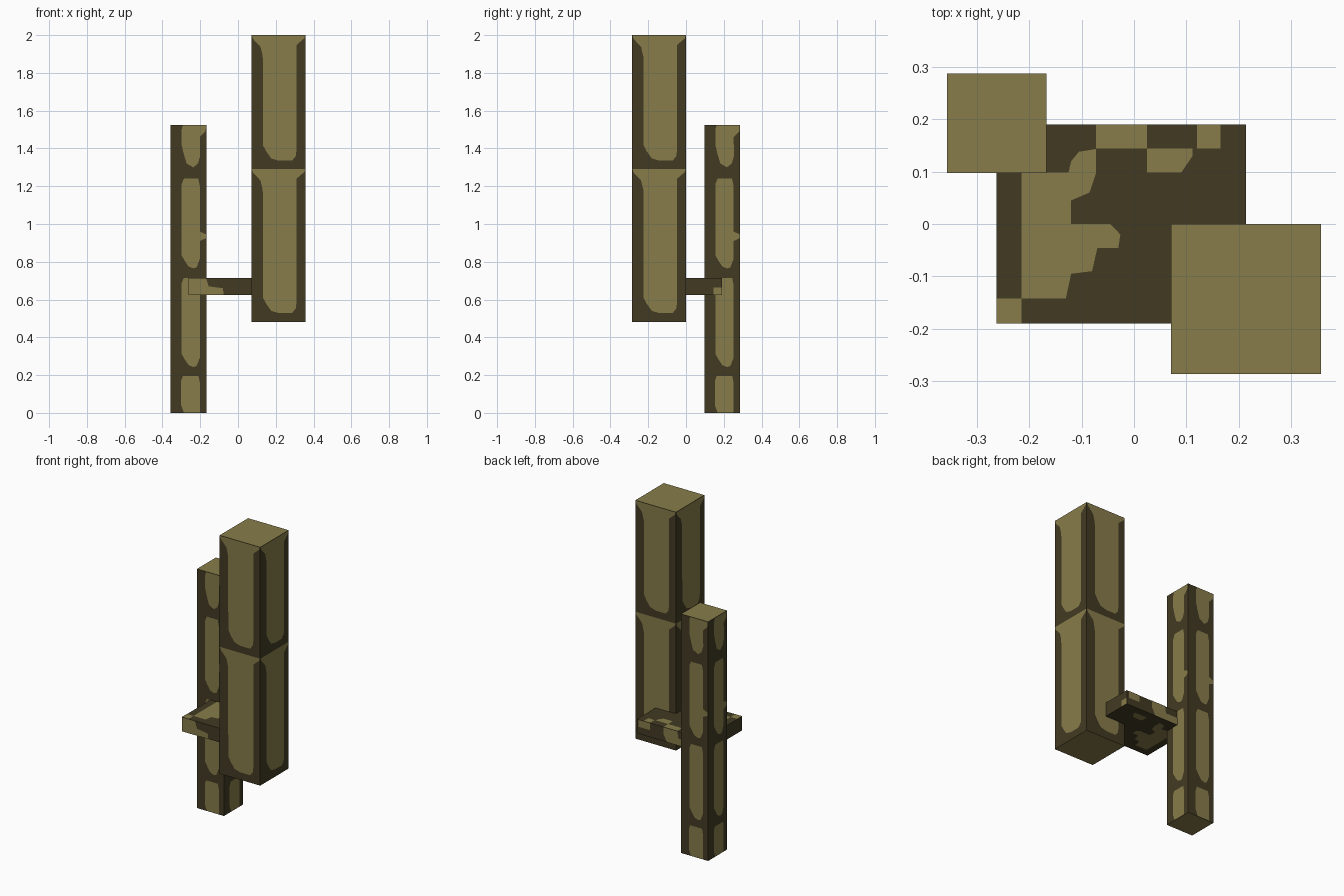
import bpy, bmesh, math
from mathutils import Matrix, Vector

if "Cube" in bpy.data.objects:
    bpy.data.objects.remove(bpy.data.objects["Cube"])


def material(name, color):
    m = bpy.data.materials.new(name)
    m.diffuse_color = (*color, 1)
    m.use_nodes = True
    m.node_tree.nodes["Principled BSDF"].inputs["Base Color"].default_value = m.diffuse_color
    return m


DARK = material("dark olive", (0.054, 0.042, 0.016))
LIGHT = material("light olive", (0.242, 0.202, 0.069))
LIFT = 0.0015  # how far painted plates sit proud of the surface


def finish(name, bm):
    me = bpy.data.meshes.new(name)
    bm.to_mesh(me)
    bm.free()
    me.materials.append(DARK)
    me.materials.append(LIGHT)
    ob = bpy.data.objects.new(name, me)
    bpy.context.collection.objects.link(ob)
    return ob


def box(name, lo, hi, light_caps):
    """Box between two corners; end caps optionally light."""
    lo, hi = Vector(lo), Vector(hi)
    bm = bmesh.new()
    mat = Matrix.Translation((lo + hi) / 2) @ Matrix.Diagonal((*(hi - lo), 1))
    bmesh.ops.create_cube(bm, size=1, matrix=mat)
    bm.normal_update()
    for f in bm.faces:
        f.material_index = int(light_caps and abs(f.normal.z) > 0.5)
    return finish(name, bm)


def paint(bm, outline, place, normal):
    """Add one flat light patch; place maps outline points to 3D."""
    f = bm.faces.new([bm.verts.new(place(*p)) for p in outline])
    f.normal_update()
    if f.normal.dot(normal) < 0:
        f.normal_flip()
    f.material_index = 1


def post(name, center, width, z0, z1, panels):
    """Square post with the same panels repeated on all four sides."""
    cx, cy = center
    h = width / 2
    box(name, (cx - h, cy - h, z0), (cx + h, cy + h, z1), True)
    bm = bmesh.new()
    for k in range(4):
        rot = Matrix.Rotation(k * math.pi / 2, 3, 'Z')
        for outline in panels:
            paint(bm, outline,
                  lambda u, z: Vector((cx, cy, z)) + rot @ Vector((u - h, -h - LIFT, 0)),
                  rot @ Vector((0, -1, 0)))
    finish(name + "_panels", bm)


def rect(a, b, c, d):
    return [(a, b), (c, b), (c, d), (a, d)]


# Tall thick post: two long panels, each flaring to full width at its top
def tall_panel(b, t):
    return [(0.062, b + 0.08), (0.078, b + 0.05), (0.105, b + 0.012), (0.145, b),
            (0.215, b), (0.235, b + 0.025), (0.239, b + 0.06), (0.239, t - 0.05),
            (0.28, t - 0.015), (0.284, t), (0.002, t), (0.01, t - 0.02),
            (0.048, t - 0.06), (0.06, t - 0.11)]


post("tall_post", (0.214, -0.143), 0.286, 0.48, 2.0,
     [tall_panel(0.528, 1.29), tall_panel(1.335, 1.998)])


# Slim post: four rounded panels
def slim_panel(b, t):
    return [(0.058, b + 0.07), (0.075, b + 0.04), (0.095, b + 0.01), (0.12, b),
            (0.138, b + 0.005), (0.155, b + 0.05), (0.155, t - 0.04), (0.147, t),
            (0.07, t), (0.058, t - 0.03)]


post("slim_post", (-0.262, 0.192), 0.19, 0.0, 1.525, [
    [(0.07, 0.002), (0.155, 0.002), (0.155, 0.16), (0.148, 0.195),
     (0.065, 0.195), (0.056, 0.17), (0.056, 0.04)],
    slim_panel(0.243, 0.715),
    slim_panel(0.765, 1.24),
    [(0.058, 1.42), (0.07, 1.37), (0.085, 1.32), (0.12, 1.3), (0.145, 1.32),
     (0.157, 1.36), (0.155, 1.46), (0.185, 1.49), (0.188, 1.523),
     (0.065, 1.523), (0.058, 1.5)],
    # small nick at the edge
    [(0.155, 0.91), (0.188, 0.925), (0.188, 0.945), (0.155, 0.96)]])

# Slab bridging the posts
X, Y, Z0, Z1 = (-0.262, 0.214), 0.19, 0.625, 0.715
box("bridge_slab", (X[0], -Y, Z0), (X[1], Y, Z1), False)

# Irregular patches on the slab
blotch = [(-0.215, -0.142), (-0.13, -0.142), (-0.12, -0.095), (-0.08, -0.09),
          (-0.07, -0.046), (-0.03, -0.046), (-0.026, -0.02), (-0.045, 0),
          (-0.12, 0), (-0.12, 0.045), (-0.085, 0.06), (-0.073, 0.095),
          (-0.073, 0.143), (-0.105, 0.138), (-0.12, 0.12), (-0.125, 0.098),
          (-0.215, 0.098)]
knob = [(0.025, 0.098), (0.09, 0.098), (0.112, 0.13), (0.112, 0.144), (0.025, 0.144)]
bm = bmesh.new()
for outline in (blotch, knob, rect(-0.073, 0.144, 0.025, 0.19),
                rect(0.12, 0.144, 0.165, 0.19), rect(-0.262, -0.19, -0.215, -0.142)):
    paint(bm, outline, lambda x, y: Vector((x, y, Z1 + LIFT)), Vector((0, 0, 1)))
for outline in (blotch, knob):
    paint(bm, outline, lambda x, y: Vector((x, y, Z0 - LIFT)), Vector((0, 0, -1)))
# front, back and right edges
paint(bm, [(-0.262, Z0), (-0.075, Z0), (-0.08, 0.66), (-0.155, 0.67), (-0.17, Z1), (-0.262, Z1)],
      lambda x, z: Vector((x, -Y - LIFT, z)), Vector((0, -1, 0)))
for outline in ([(-0.167, Z0), (0.0, Z0), (0.025, 0.67), (0.025, Z1), (-0.073, Z1), (-0.08, 0.67), (-0.167, 0.67)],
                rect(0.12, 0.67, 0.2, Z1)):
    paint(bm, outline, lambda x, z: Vector((x, Y + LIFT, z)), Vector((0, 1, 0)))
paint(bm, rect(0.145, Z0, 0.19, 0.665),
      lambda y, z: Vector((X[1] + LIFT, y, z)), Vector((1, 0, 0)))
finish("bridge_slab_patches", bm)
